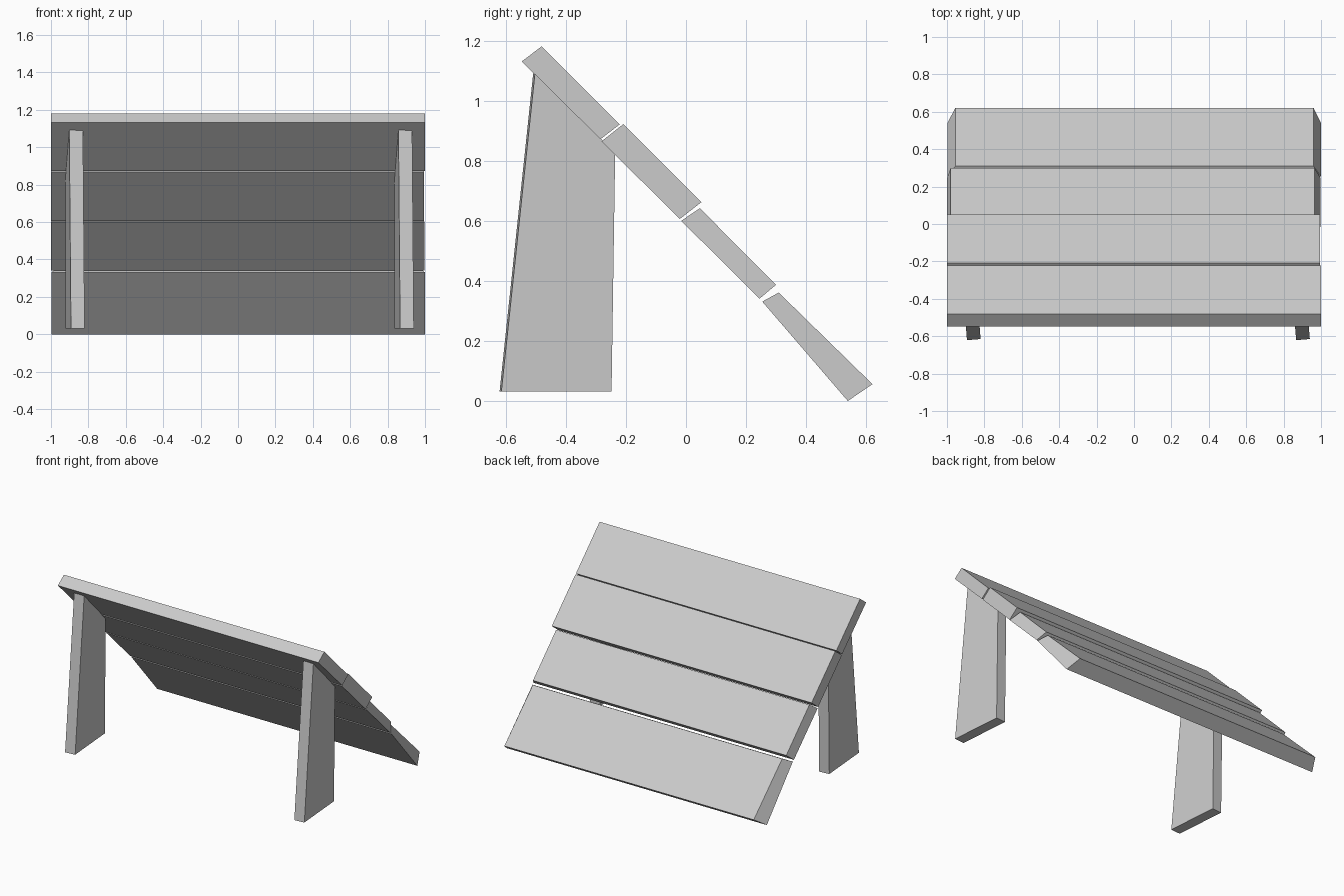
import bpy

if "Cube" in bpy.data.objects:
    bpy.data.objects.remove(bpy.data.objects["Cube"])


def prism(name, left, right):
    """Solid between two matching four-point end outlines."""
    n = len(left)
    faces = [tuple(range(n)), tuple(reversed(range(n, 2 * n)))]
    faces += [(i, i + n, (i + 1) % n + n, (i + 1) % n) for i in range(n)]
    faces = [tuple(reversed(f)) for f in faces]
    mesh = bpy.data.meshes.new(name)
    mesh.from_pydata(left + right, [], faces)
    import_normals(mesh)
    obj = bpy.data.objects.new(name, mesh)
    bpy.context.collection.objects.link(obj)


def import_normals(mesh):
    import bmesh
    bm = bmesh.new()
    bm.from_mesh(mesh)
    bmesh.ops.recalc_face_normals(bm, faces=bm.faces)
    bm.to_mesh(mesh)
    bm.free()


# Sloping boards: underside start, top start, top end, underside end (y, z),
# then the left and right ends of the top face and of the underside
boards = [
    ([(-.547, 1.131), (-.481, 1.181), (-.221, .921), (-.285, .872)], (-1, 1), (-1, 1)),
    ([(-.281, .865), (-.209, .922), (.051, .662), (-.021, .606)], (-1, .995), (-1, .995)),
    ([(-.016, .600), (.046, .642), (.300, .387), (.245, .341)], (-.98, .965), (-1, .998)),
    ([(.254, .331), (.309, .361), (.621, .056), (.539, 0)], (-.955, .96), (-.998, 1)),
]
for i, (profile, top, under) in enumerate(boards):
    ends = [[((under, top, top, under)[k][side], y, z)
             for k, (y, z) in enumerate(profile)] for side in (0, 1)]
    prism(f"sloping_board_{i + 1}", *ends)

# Slightly turned, tapered legs cut to meet the boards
leg_profile = [(-.621, .031), (-.509, 1.091), (-.242, .826), (-.254, .031)]
for name, x0 in (("left_leg", -.893), ("right_leg", .867)):
    outer = [(x0 - .08 * (y + .621), y, z) for y, z in leg_profile]
    inner = [(x + .073, y + .006, z) for x, y, z in outer]
    prism(name, outer, inner)
